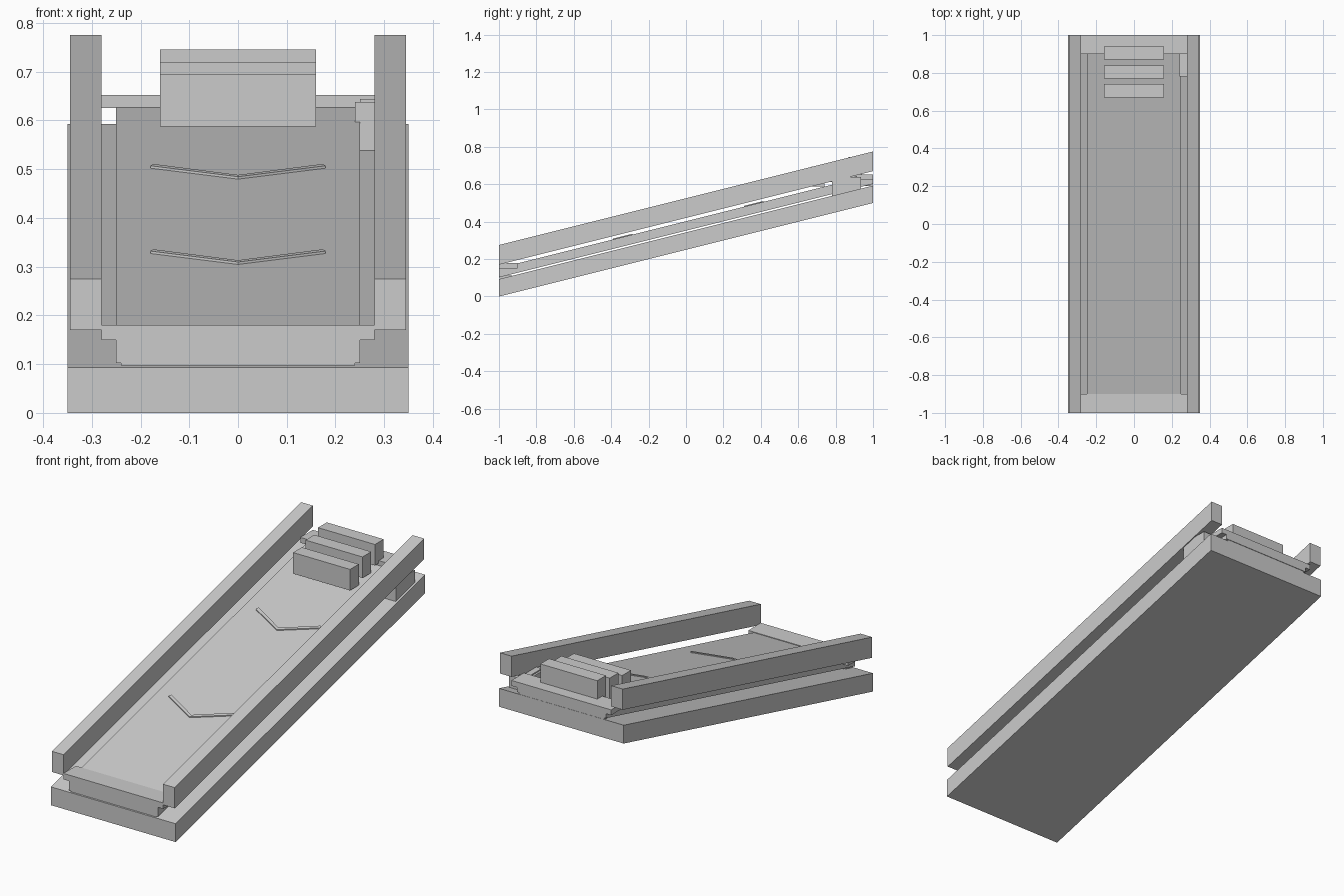
import bpy, bmesh

if "Cube" in bpy.data.objects:
    bpy.data.objects.remove(bpy.data.objects["Cube"])

SLOPE = 0.25  # rise per unit of y; ends stay vertical


def prism(name, outline, lo, hi, slope=SLOPE):
    """Extrude an xy outline between two heights, sheared along y."""
    bm = bmesh.new()
    low = [bm.verts.new((x, y, lo + slope * y)) for x, y in outline]
    top = [bm.verts.new((x, y, hi + slope * y)) for x, y in outline]
    n = len(outline)
    bm.faces.new(low)
    bm.faces.new(top)
    for i in range(n):
        j = (i + 1) % n
        bm.faces.new((low[i], low[j], top[j], top[i]))
    bmesh.ops.recalc_face_normals(bm, faces=bm.faces)
    mesh = bpy.data.meshes.new(name)
    bm.to_mesh(mesh)
    bm.free()
    obj = bpy.data.objects.new(name, mesh)
    bpy.context.collection.objects.link(obj)
    return obj


def box(name, x0, x1, y0, y1, lo, hi, slope=0.0):
    return prism(name, [(x0, y0), (x1, y0), (x1, y1), (x0, y1)], lo, hi, slope)


# Sloping base and belt
box("base", -0.35, 0.35, -1, 1, 0.25, 0.343, SLOPE)
box("belt", -0.25, 0.25, -1, 1, 0.352, 0.402, SLOPE)

# Side rails
for side, s in (("left", -1), ("right", 1)):
    a, b = sorted((s * 0.28, s * 0.345))
    box("rail_" + side, a, b, -1, 1, 0.42, 0.525, SLOPE)

# Level end plates and the drive bars beneath the belt
box("plate_lower", -0.28, 0.28, -1, -0.9, 0.15, 0.18)
box("plate_upper", -0.28, 0.28, 0.9, 1, 0.625, 0.652)
box("drive_bar_lower", -0.24, 0.24, -0.998, -0.93, 0.097, 0.112)
box("drive_bar_upper", -0.24, 0.24, 0.93, 0.998, 0.59, 0.61)

# Motor housing under the right rail
box("motor_housing", 0.24, 0.34, 0.78, 0.935, 0.537, 0.638)
box("motor_lid", 0.25, 0.33, 0.80, 0.915, 0.638, 0.644)

# Stacked blocks at the top end
for i in range(3):
    y, z = 0.67 + 0.1 * i, 0.588 + 0.025 * i
    box(f"block_{i + 1}", -0.16, 0.16, y, y + 0.07, z, z + 0.107)

# Direction chevrons on the belt
for i, y in enumerate((-0.39, 0.31)):
    w = 0.015
    prism(f"chevron_{i + 1}",
          [(0, y), (0.18, y + 0.09), (0.174, y + 0.09 + w),
           (0, y + w), (-0.174, y + 0.09 + w), (-0.18, y + 0.09)],
          0.400, 0.407)
